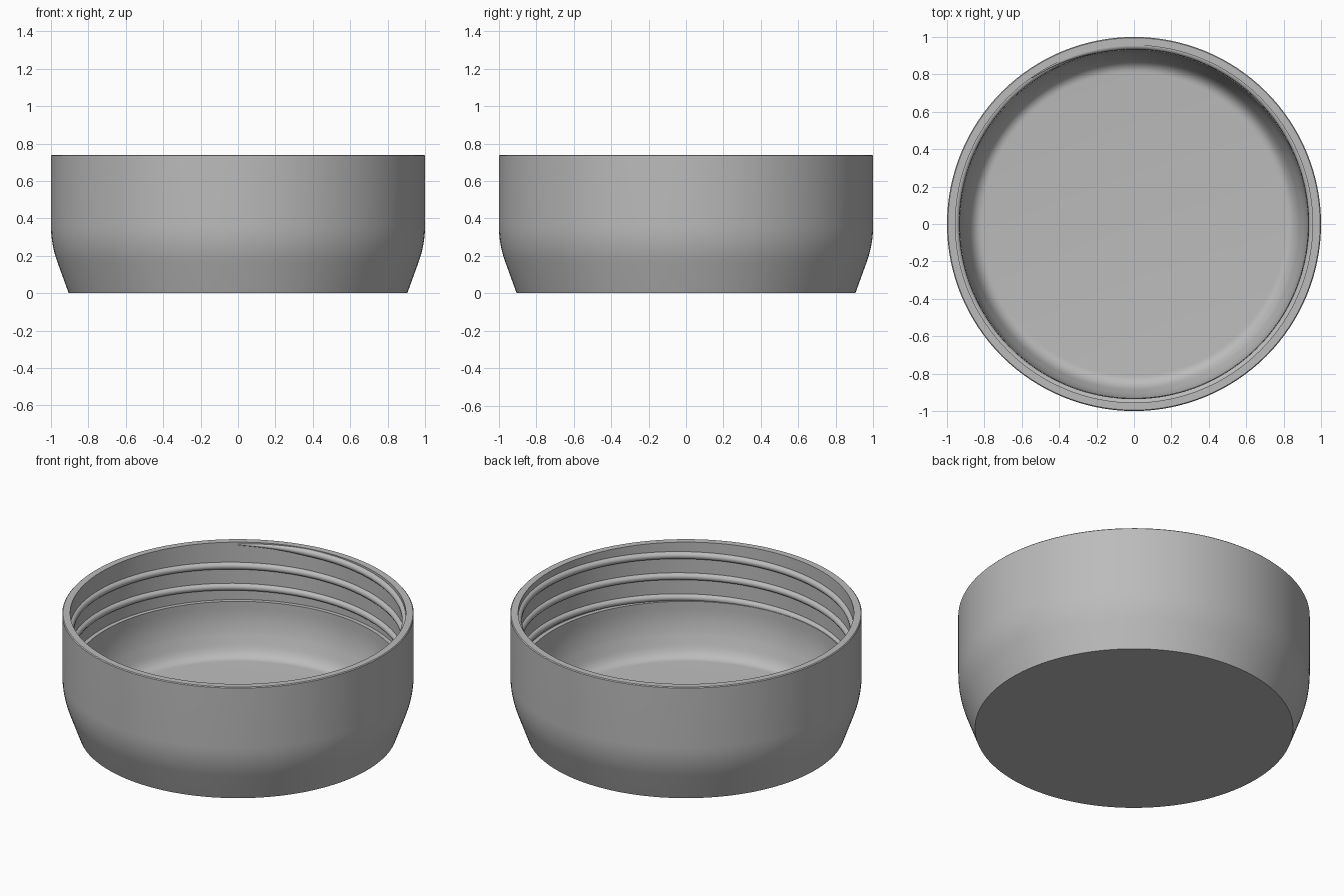
import bpy
import bmesh
import math

if "Cube" in bpy.data.objects:
    bpy.data.objects.remove(bpy.data.objects["Cube"], do_unlink=True)

SEGMENTS = 128

plastic = bpy.data.materials.new("grey_plastic")
plastic.use_nodes = True
grey = (0.5, 0.5, 0.5, 1.0)
plastic.diffuse_color = grey
plastic.node_tree.nodes["Principled BSDF"].inputs["Base Color"].default_value = grey


def finish(obj, angle):
    obj.data.materials.append(plastic)
    bpy.ops.object.select_all(action="DESELECT")
    obj.select_set(True)
    bpy.context.view_layer.objects.active = obj
    bpy.ops.object.shade_smooth_by_angle(angle=math.radians(angle))


def arc(p0, p1, p2, steps=8):
    """Rounded corner from p0 to p2, pulled towards p1."""
    points = []
    for i in range(steps + 1):
        t = i / steps
        points.append(tuple((1 - t) ** 2 * a + 2 * t * (1 - t) * b + t * t * c
                            for a, b, c in zip(p0, p1, p2)))
    return points


def lathe(name, profile):
    """Revolve (radius, height) points; the ends lie on the axis."""
    bm = bmesh.new()
    verts = [bm.verts.new((r, 0, z)) for r, z in profile]
    edges = [bm.edges.new(pair) for pair in zip(verts, verts[1:])]
    bmesh.ops.spin(bm, geom=verts + edges, cent=(0, 0, 0), axis=(0, 0, 1),
                   angle=math.tau, steps=SEGMENTS)
    bmesh.ops.remove_doubles(bm, verts=bm.verts, dist=0.0001)
    bmesh.ops.recalc_face_normals(bm, faces=bm.faces)
    mesh = bpy.data.meshes.new(name)
    bm.to_mesh(mesh)
    bm.free()
    obj = bpy.data.objects.new(name, mesh)
    bpy.context.collection.objects.link(obj)
    return obj


# Cup: tapered foot, straight outer wall, flat rim, stepped bore, rounded floor
profile = [(0, 0), (0.905, 0)]
profile += arc((0.965, 0.165), (1.0, 0.26), (1.0, 0.36))
profile += [(1.0, 0.735), (0.995, 0.74), (0.955, 0.74), (0.955, 0.38), (0.93, 0.38)]
profile += arc((0.93, 0.34), (0.93, 0.26), (0.905, 0.18))
profile += arc((0.89, 0.14), (0.865, 0.06), (0.81, 0.06))
profile += [(0, 0.06)]
finish(lathe("cup", profile), 35)

# Screw thread: half-buried round ridge winding up the inside wall
START, END, PITCH = -865, 125, 0.132
curve = bpy.data.curves.new("screw_thread", "CURVE")
curve.dimensions = "3D"
curve.bevel_depth = 0.022
curve.bevel_resolution = 3
curve.use_fill_caps = True
spline = curve.splines.new("POLY")
count = (END - START) // 3
spline.points.add(count)
for i, point in enumerate(spline.points):
    degrees = START + 3 * i
    a = math.radians(degrees)
    z = 0.695 + PITCH * (degrees - 45) / 360
    point.co = (0.955 * math.cos(a), 0.955 * math.sin(a), z, 1)
    # Ends sink smoothly into the wall
    point.radius = min(1, 0.2 + 0.1 * min(i, count - i))
thread = bpy.data.objects.new("screw_thread", curve)
bpy.context.collection.objects.link(thread)
bpy.ops.object.select_all(action="DESELECT")
thread.select_set(True)
bpy.context.view_layer.objects.active = thread
bpy.ops.object.convert(target="MESH")
finish(bpy.context.view_layer.objects.active, 40)
